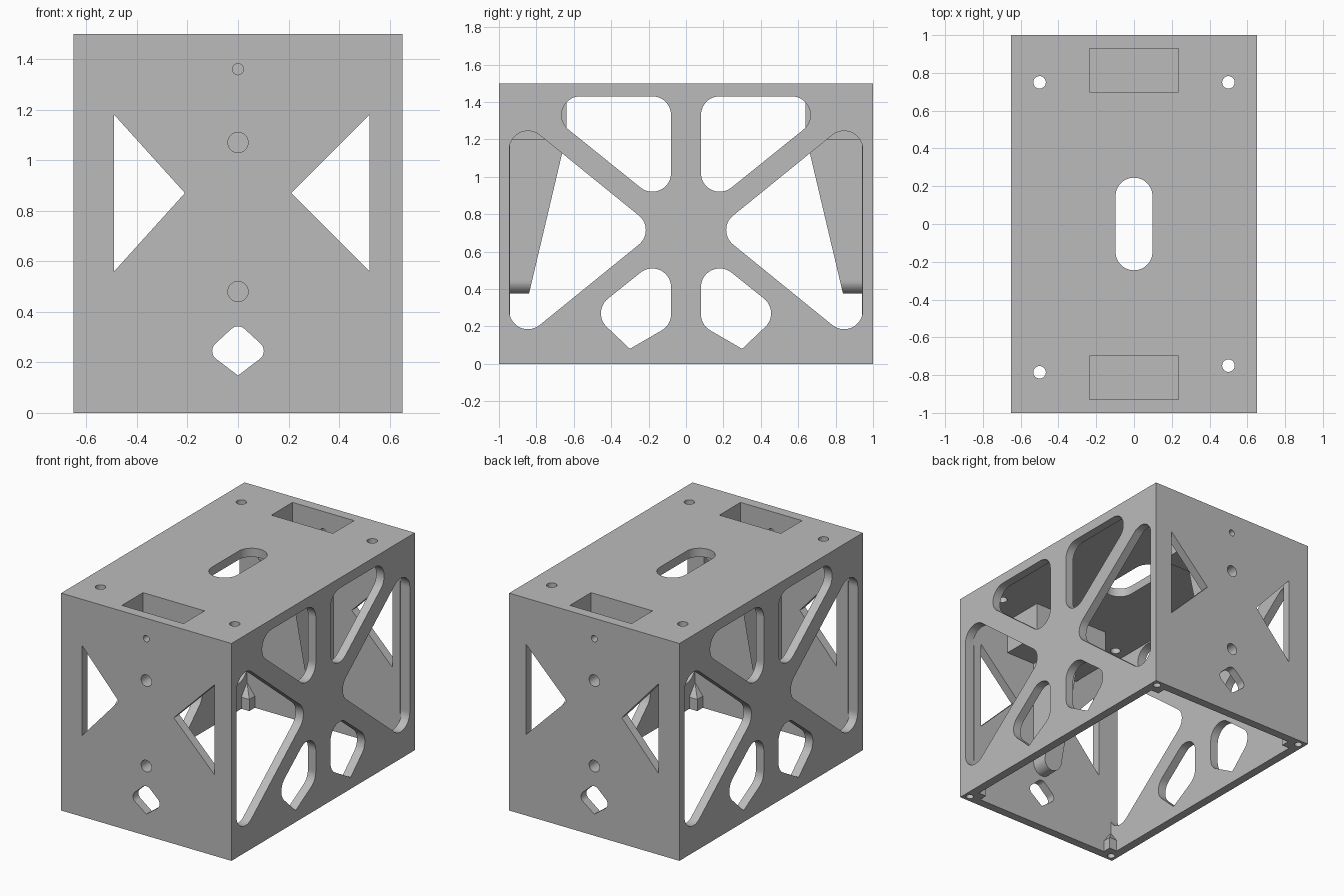
import bpy, bmesh, math

old = bpy.data.objects.get("Cube")
if old:
    bpy.data.objects.remove(old, do_unlink=True)

grey = bpy.data.materials.new("plain grey")
grey.use_nodes = True
grey.diffuse_color = (0.5, 0.5, 0.5, 1)
grey.node_tree.nodes["Principled BSDF"].inputs["Base Color"].default_value = (0.5, 0.5, 0.5, 1)

HX, HY, H, T = 0.65, 1.0, 1.5, 0.06    # half width, half length, height, wall


def solid(name, points):
    """Convex solid around a set of points."""
    bm = bmesh.new()
    for p in points:
        bm.verts.new(p)
    bmesh.ops.remove_doubles(bm, verts=bm.verts[:], dist=1e-5)
    res = bmesh.ops.convex_hull(bm, input=bm.verts[:])
    loose = [v for v in bm.verts if not v.link_faces]
    bmesh.ops.delete(bm, geom=loose, context='VERTS')
    bmesh.ops.dissolve_limit(bm, angle_limit=0.005, verts=bm.verts[:], edges=bm.edges[:])
    bmesh.ops.recalc_face_normals(bm, faces=bm.faces[:])
    me = bpy.data.meshes.new(name)
    bm.to_mesh(me)
    bm.free()
    me.materials.append(grey)
    ob = bpy.data.objects.new(name, me)
    bpy.context.collection.objects.link(ob)
    return ob


def box(name, x0, x1, y0, y1, z0, z1):
    return solid(name, [(x, y, z) for x in (x0, x1) for y in (y0, y1) for z in (z0, z1)])


def outline(circles, n=48):
    """Points of circles (a, b, radius); radius 0 is a sharp corner."""
    pts = []
    for a, b, r in circles:
        for i in range(n if r else 1):
            t = 2 * math.pi * i / n
            pts.append((a + r * math.cos(t), b + r * math.sin(t)))
    return pts


def prism(name, axis, circles, lo, hi):
    """Rounded convex profile extruded along an axis."""
    place = {'X': lambda a, b, d: (d, a, b),
             'Y': lambda a, b, d: (a, d, b),
             'Z': lambda a, b, d: (a, b, d)}[axis]
    return solid(name, [place(a, b, d) for a, b in outline(circles) for d in (lo, hi)])


def combine(target, tool, operation):
    """Apply a boolean and discard the tool."""
    mod = target.modifiers.new("join", 'BOOLEAN')
    mod.operation, mod.solver, mod.object = operation, 'EXACT', tool
    bpy.context.view_layer.objects.active = target
    bpy.ops.object.modifier_apply(modifier=mod.name)
    bpy.data.objects.remove(tool, do_unlink=True)


# Open-bottomed shell
body = box("housing", -HX, HX, -HY, HY, 0, H)
combine(body, box("cavity", -HX + T, HX - T, -HY + T, HY - T, -0.2, H - T), 'DIFFERENCE')

adds, cuts = [], []
for s in (-1, 1):
    # Tapered rib with a rounded foot on each end wall
    profile = [p for p in outline([(0, 0.445, 0.07)]) if p[1] <= 0.4451]
    profile += [(-0.07, 1.23), (0.07, 1.23)]
    rib = []
    for x, z in profile:
        rib += [(x, s * 0.97, z), (x, s * (0.64 + (1.22 - z) * 0.236), z)]
    adds.append(solid("rib", rib))
    # Pocket block under the lid
    ys = sorted((s * 0.64, s * 0.97))
    adds.append(box("pocket_block", -0.295, 0.295, *ys, 1.2, 1.47))
    # Corner screw posts with sloped tops
    for t in (-1, 1):
        ring = [(0.53, 0.88), (0.62, 0.88), (0.62, 0.97), (0.53, 0.97)]
        pts = [(t * x, s * y, z) for x, y in ring for z in (0, 0.08)]
        adds.append(solid("screw_post", pts + [(t * 0.62, s * 0.97, 0.2)]))
for part in adds:
    combine(body, part, 'UNION')

for s in (-1, 1):
    # Lid pockets and blind round holes in the end walls
    ys = sorted((s * 0.70, s * 0.93))
    cuts.append(box("pocket", -0.235, 0.235, *ys, 1.26, 1.6))
    for z, r, depth in ((1.36, 0.022, 0.82), (1.07, 0.04, 0.87), (0.48, 0.04, 0.87)):
        cuts.append(prism("end_hole", 'Y', [(0, z, r)], s * depth, s * 1.1))
    # Rounded side windows, mirrored front to back on both side walls
    for t in (-1, 1):
        for win in ([(0.565, 1.33, 0.1), (0.18, 1.33, 0.1), (0.18, 1.02, 0.1)],
                    [(0.845, 1.145, 0.1), (0.845, 0.285, 0.1), (0.315, 0.715, 0.1)],
                    [(0.18, 0.41, 0.1), (0.355, 0.27, 0.1), (0.18, 0.265, 0.1), (0.30, 0.08, 0)]):
            cuts.append(prism("side_window", 'X', [(t * a, b, r) for a, b, r in win],
                              s * 0.58, s * 0.75))
        # Screw holes in the bottom rim
        cuts.append(prism("rim_hole", 'Z', [(s * 0.605, t * 0.955, 0.025)], -0.1, 0.07))

# Triangular and diamond openings through both end walls
for x0, x1 in ((-0.49, -0.21), (0.52, 0.21)):
    cuts.append(prism("triangle_opening", 'Y',
                      [(x0, 1.18, 0), (x0, 0.56, 0), (x1, 0.87, 0)], -1.1, 1.1))
cuts.append(prism("diamond_opening", 'Y',
                  [(0, 0.302, 0.04), (-0.062, 0.245, 0.04), (0.062, 0.245, 0.04), (0, 0.148, 0)],
                  -1.1, 1.1))

# Lid slot and mounting holes
cuts.append(prism("lid_slot", 'Z', [(0, 0.147, 0.098), (0, -0.147, 0.098)], 1.35, 1.6))
for x, y in ((-0.5, 0.75), (0.5, 0.75), (-0.5, -0.785), (0.5, -0.75)):
    cuts.append(prism("lid_hole", 'Z', [(x, y, 0.033)], 1.35, 1.6))

for tool in cuts:
    combine(body, tool, 'DIFFERENCE')
